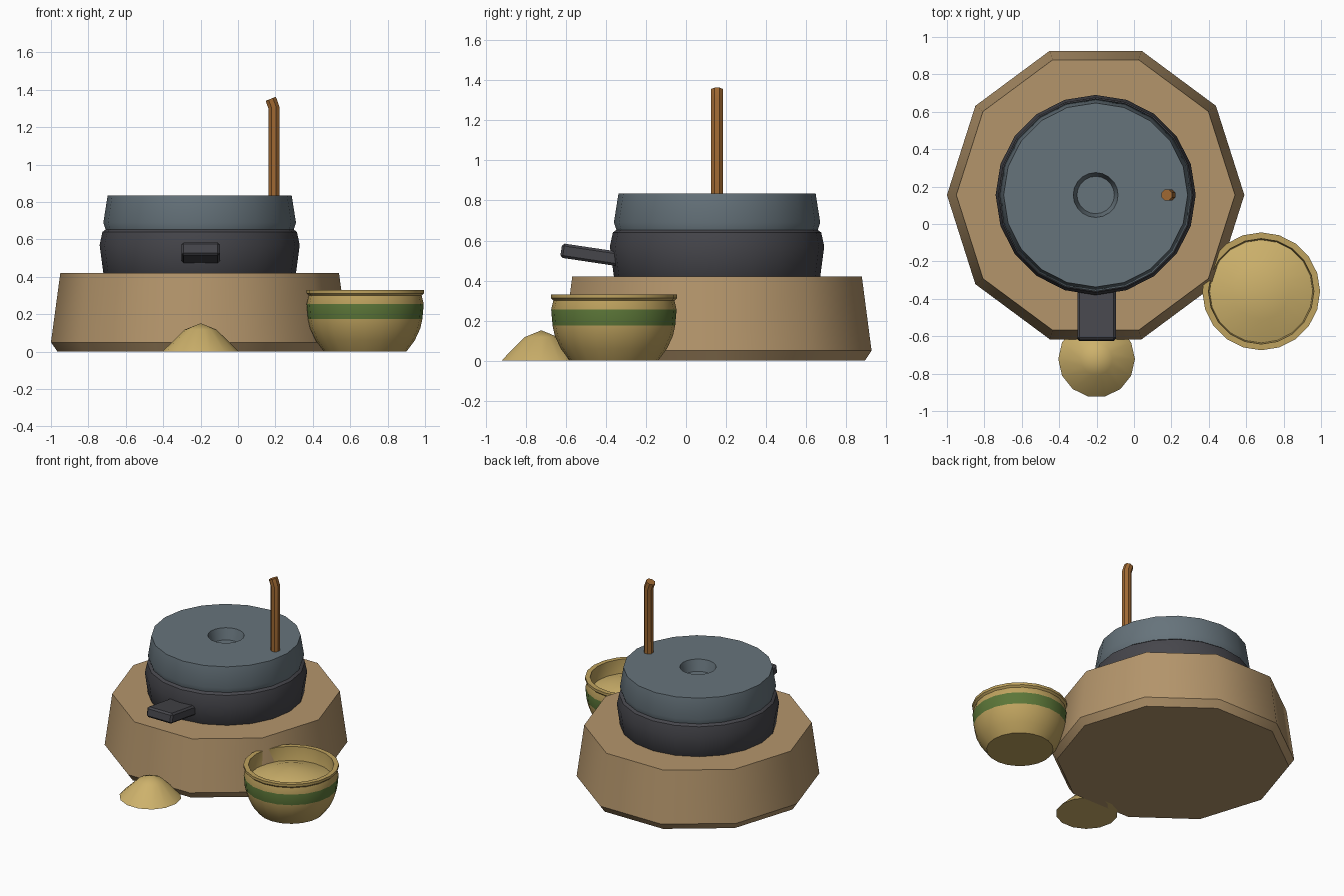
import bpy, bmesh, math
from mathutils import Vector

if "Cube" in bpy.data.objects:
    bpy.data.objects.remove(bpy.data.objects["Cube"], do_unlink=True)


def material(name, srgb):
    color = [c ** 2.2 for c in srgb] + [1]
    m = bpy.data.materials.new(name)
    m.use_nodes = True
    m.diffuse_color = color
    m.node_tree.nodes["Principled BSDF"].inputs["Base Color"].default_value = color
    return m


TAN = material("tan base", (0.70, 0.58, 0.42))
SLATE = material("slate stone", (0.40, 0.45, 0.48))
DARK = material("dark stone", (0.28, 0.28, 0.30))
WOOD = material("brown wood", (0.62, 0.41, 0.21))
CLAY = material("yellow clay", (0.74, 0.63, 0.37))
GREEN = material("green glaze", (0.36, 0.46, 0.23))
FLOUR = material("flour", (0.80, 0.69, 0.42))


def finish(name, bm, mats, location, angle):
    bmesh.ops.recalc_face_normals(bm, faces=bm.faces)
    mesh = bpy.data.meshes.new(name)
    bm.to_mesh(mesh)
    bm.free()
    obj = bpy.data.objects.new(name, mesh)
    bpy.context.collection.objects.link(obj)
    obj.location = location
    for m in mats:
        mesh.materials.append(m)
    bpy.ops.object.select_all(action="DESELECT")
    obj.select_set(True)
    bpy.context.view_layer.objects.active = obj
    bpy.ops.object.shade_smooth_by_angle(angle=math.radians(angle))
    return obj


def lathe(name, profile, sides, mats, location, angle=30, band=None):
    """Spin (radius, height) points round z; radius 0 makes a pole."""
    bm = bmesh.new()
    rings = []
    for r, z in profile:
        count = sides if r else 1
        turns = [math.tau * i / sides for i in range(count)]
        rings.append([bm.verts.new((r * math.cos(t), r * math.sin(t), z)) for t in turns])
    for k, (a, b) in enumerate(zip(rings, rings[1:])):
        for i in range(sides):
            j = (i + 1) % sides
            corners = [a[i % len(a)], a[j % len(a)], b[j % len(b)], b[i % len(b)]]
            face = bm.faces.new(list(dict.fromkeys(corners)))
            face.material_index = int(k == band)
    for ring, r in ((rings[0], profile[0][0]), (rings[-1], profile[-1][0])):
        if r:
            bm.faces.new(ring)
    return finish(name, bm, mats, location, angle)


MILL = (-0.205, 0.155, 0)

# Ten-sided plinth with a chamfered foot
plinth = lathe("plinth", [(0.76, 0), (0.795, 0.05), (0.745, 0.42)], 10, [TAN], MILL, 40)
plinth.scale.y = 1.02

# Two millstones, the upper one with a feed hole
lathe("lower_millstone",
      [(0.50, 0.40), (0.515, 0.42), (0.535, 0.57), (0.52, 0.64), (0.50, 0.655)],
      20, [DARK], MILL)
lathe("upper_millstone",
      [(0.50, 0.645), (0.515, 0.69), (0.492, 0.835), (0.12, 0.835), (0.10, 0.755)],
      20, [SLATE], MILL)

# Spout sloping up and out from the lower stone
bm = bmesh.new()
bmesh.ops.create_cube(bm, size=1)
bmesh.ops.scale(bm, vec=(0.205, 0.36, 0.072), verts=bm.verts)
bmesh.ops.bevel(bm, geom=bm.edges[:], offset=0.012, segments=1, affect="EDGES")
spout = finish("spout", bm, [DARK], (-0.2, -0.445, 0.524), 30)
spout.rotation_euler.x = math.radians(-8.5)

# Wooden handle with a bent tip
bm = bmesh.new()
path = [(Vector((0.192, 0.155, 0.79)), 0), (Vector((0.192, 0.155, 1.305)), -10),
        (Vector((0.175, 0.155, 1.352)), -22)]
rings = []
for centre, tilt in path:
    t = math.radians(tilt)
    ring = []
    for i in range(8):
        a = math.tau * (i + 0.5) / 8
        x, y = 0.032 * math.cos(a), 0.032 * math.sin(a)
        ring.append(bm.verts.new(centre + Vector((x * math.cos(t), y, -x * math.sin(t)))))
    rings.append(ring)
for a, b in zip(rings, rings[1:]):
    for i in range(8):
        bm.faces.new((a[i], a[i - 1], b[i - 1], b[i]))
bm.faces.new(rings[0])
bm.faces.new(rings[-1])
finish("handle", bm, [WOOD], (0, 0, 0), 30)

# Bowl with a glazed band, and the flour inside it
BOWL = (0.68, -0.36, 0)
lathe("bowl",
      [(0.22, 0), (0.265, 0.06), (0.295, 0.125), (0.306, 0.175), (0.313, 0.255),
       (0.302, 0.30), (0.315, 0.312), (0.315, 0.33), (0.282, 0.33), (0.275, 0.22),
       (0.20, 0.06)],
      20, [CLAY, GREEN], BOWL, 35, band=3)
lathe("bowl_flour", [(0.278, 0.23), (0.15, 0.275), (0, 0.30)], 20, [FLOUR], BOWL, 35)

# Spilled flour beneath the spout
lathe("flour_pile", [(0.205, 0), (0.085, 0.118), (0, 0.152)], 14, [FLOUR],
      (-0.2, -0.722, 0), 40)
